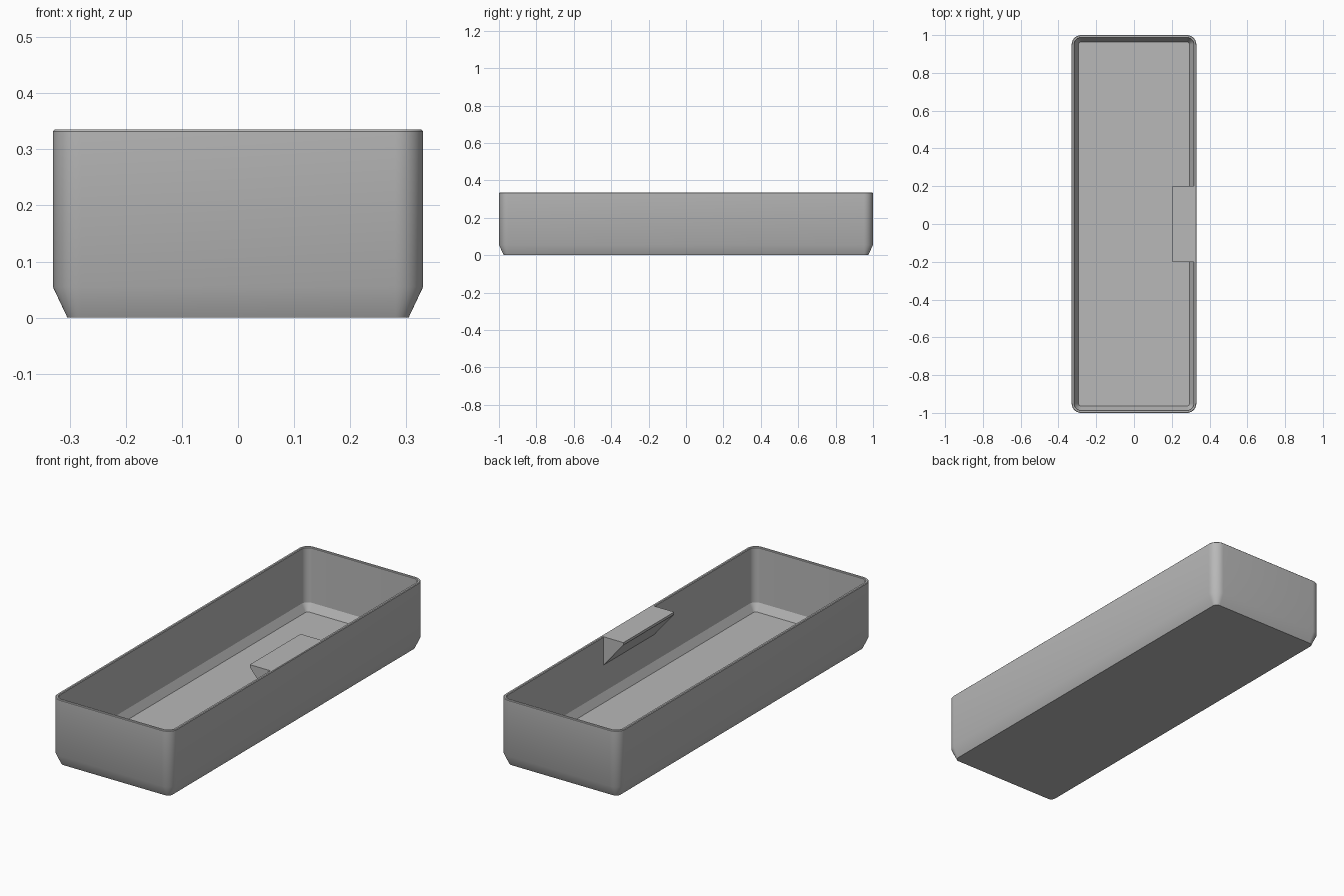
import bpy, bmesh, math

cube = bpy.data.objects.get("Cube")
if cube:
    bpy.data.objects.remove(cube, do_unlink=True)

HALF_X, HALF_Y, HEIGHT = 0.33, 1.0, 0.335
RADIUS, STEPS = 0.05, 10

grey = bpy.data.materials.new("plain grey")
grey.use_nodes = True
colour = (0.48, 0.48, 0.48, 1)
grey.diffuse_color = colour
grey.node_tree.nodes["Principled BSDF"].inputs["Base Color"].default_value = colour


def finish(bm, name):
    bmesh.ops.recalc_face_normals(bm, faces=bm.faces)
    mesh = bpy.data.meshes.new(name)
    bm.to_mesh(mesh)
    bm.free()
    mesh.materials.append(grey)
    obj = bpy.data.objects.new(name, mesh)
    bpy.context.collection.objects.link(obj)
    return obj


def rounded_ring(bm, inset, z):
    """Rounded rectangle, inset from the outer walls, as a loop of vertices."""
    r = RADIUS - inset
    ring = []
    for corner, (sx, sy) in enumerate([(1, 1), (-1, 1), (-1, -1), (1, -1)]):
        for i in range(STEPS + 1):
            a = (corner + i / STEPS) * math.pi / 2
            ring.append(bm.verts.new((sx * (HALF_X - RADIUS) + r * math.cos(a),
                                      sy * (HALF_Y - RADIUS) + r * math.sin(a), z)))
    return ring


# Open bin: loft from the underside, up the outside, over the rim, down to the floor
profile = [(0.026, 0), (0, 0.055), (0, HEIGHT - 0.003), (0.003, HEIGHT),
           (0.012, HEIGHT), (0.015, HEIGHT - 0.003), (0.015, 0.06), (0.036, 0.022)]
bm = bmesh.new()
rings = [rounded_ring(bm, inset, z) for inset, z in profile]
for lower, upper in zip(rings, rings[1:]):
    for i in range(len(lower)):
        j = (i + 1) % len(lower)
        bm.faces.new((lower[i], lower[j], upper[j], upper[i]))
bm.faces.new(rings[0])
bm.faces.new(rings[-1])
bin_shell = finish(bm, "bin_shell")

# Label tab: wedge profile extruded along the left wall, flush with the rim
wedge = [(0.318, HEIGHT), (0.205, HEIGHT), (0.205, HEIGHT - 0.012), (0.318, 0.19)]
bm = bmesh.new()
face = bm.faces.new([bm.verts.new((x, -0.2, z)) for x, z in wedge])
extruded = bmesh.ops.extrude_face_region(bm, geom=[face])["geom"]
bmesh.ops.translate(bm, vec=(0, 0.4, 0),
                    verts=[g for g in extruded if isinstance(g, bmesh.types.BMVert)])
finish(bm, "label_tab")

# Smooth rounded corners, sharp rim and floor edges
bpy.ops.object.select_all(action='DESELECT')
bin_shell.select_set(True)
bpy.context.view_layer.objects.active = bin_shell
bpy.ops.object.shade_smooth_by_angle(angle=math.radians(28))
